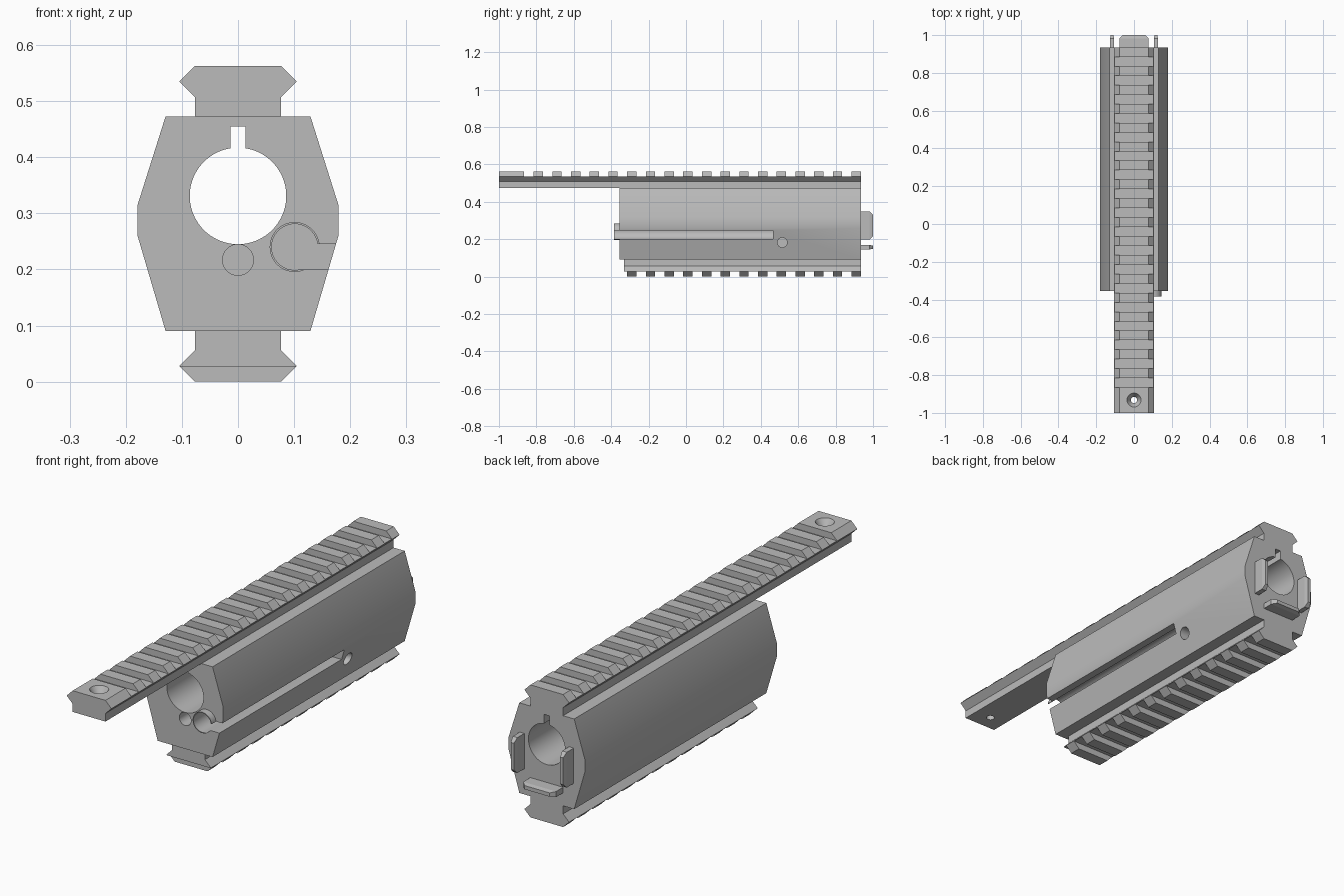
import bpy, bmesh, math
from mathutils import Matrix, Vector

if "Cube" in bpy.data.objects:
    bpy.data.objects.remove(bpy.data.objects["Cube"], do_unlink=True)

GREY = (0.5, 0.5, 0.5, 1)
mat = bpy.data.materials.new("matte grey")
mat.use_nodes = True
mat.diffuse_color = GREY
mat.node_tree.nodes["Principled BSDF"].inputs["Base Color"].default_value = GREY

REAR = 0.935


def make(name, bm):
    bmesh.ops.recalc_face_normals(bm, faces=bm.faces)
    mesh = bpy.data.meshes.new(name)
    bm.to_mesh(mesh)
    bm.free()
    mesh.materials.append(mat)
    ob = bpy.data.objects.new(name, mesh)
    bpy.context.collection.objects.link(ob)
    return ob


def loft(bm, rings):
    """Skin a list of equal-length point rings and cap both ends."""
    loops = [[bm.verts.new(p) for p in ring] for ring in rings]
    for a, b in zip(loops, loops[1:]):
        for i in range(len(a)):
            j = (i + 1) % len(a)
            bm.faces.new((a[i], a[j], b[j], b[i]))
    bm.faces.new(loops[0])
    bm.faces.new(loops[-1])


def prism(name, profile, y0, y1):
    """Extrude an (x, z) profile along y."""
    bm = bmesh.new()
    loft(bm, [[(x, y, z) for x, z in profile] for y in (y0, y1)])
    return make(name, bm)


def rect(x0, x1, z0, z1):
    return [(x0, z0), (x1, z0), (x1, z1), (x0, z1)]


def circle(cx, cz, r, n=64):
    return [(cx + r * math.cos(math.tau * i / n), cz + r * math.sin(math.tau * i / n)) for i in range(n)]


def mirrored(half):
    return half + [(-x, z) for x, z in reversed(half)]


def cut(ob, cutter):
    """Subtract the cutter, then discard it."""
    cutter.hide_render = True
    mod = ob.modifiers.new("cut", "BOOLEAN")
    mod.operation, mod.solver, mod.object = "DIFFERENCE", "EXACT", cutter
    bpy.context.view_layer.objects.active = ob
    bpy.ops.object.modifier_apply(modifier=mod.name)
    bpy.data.objects.remove(cutter, do_unlink=True)


def smooth(ob):
    bpy.ops.object.select_all(action="DESELECT")
    ob.select_set(True)
    bpy.context.view_layer.objects.active = ob
    bpy.ops.object.shade_smooth_by_angle(angle=math.radians(30))


def rail(name, base, sign, y0, slots):
    """Toothed accessory rail rising (or hanging) from height base."""
    half = [(0.077, 0), (0.077, 0.034), (0.105, 0.062), (0.077, 0.09)]
    ob = prism(name, mirrored([(x, base + sign * h) for x, h in half]), y0, REAR)
    bm = bmesh.new()
    for k in range(slots):
        y = 0.86 - 0.1 * k
        m = Matrix.Translation((0, y, base + sign * 0.113)) @ Matrix.Diagonal((0.4, 0.05, 0.1, 1))
        bmesh.ops.create_cube(bm, size=1, matrix=m)
    cut(ob, make("slot_cutter", bm))
    return ob


# Main body with bore, keyway, blind rod hole and side channel
body = prism("body", mirrored([(0.129, 0.09), (0.179, 0.26), (0.179, 0.315), (0.129, 0.473)]), -0.355, REAR)
cut(body, prism("bore_cutter", circle(0, 0.331, 0.086, 96), -0.6, 1.2))
cut(body, prism("keyway_cutter", rect(-0.013, 0.013, 0.36, 0.455), -0.6, 1.2))
cut(body, prism("rod_cutter", circle(0, 0.217, 0.0275), -0.6, 0.85))
cut(body, prism("channel_cutter", circle(0.101, 0.24, 0.041), -0.6, 0.465))
cut(body, prism("side_slot_cutter", rect(0.1, 0.3, 0.2, 0.245), -0.6, 0.465))
bm = bmesh.new()
bmesh.ops.create_cone(bm, cap_ends=True, segments=48, radius1=0.026, radius2=0.026, depth=0.2,
                      matrix=Matrix.Translation((0.17, 0.515, 0.182)) @ Matrix.Rotation(math.pi / 2, 4, "Y"))
cut(body, make("pin_cutter", bm))
smooth(body)

# Open collar around the mouth of the side channel
collar = prism("channel_collar", circle(0.101, 0.24, 0.0445), -0.385, -0.34)
cut(collar, prism("collar_bore", circle(0.101, 0.24, 0.041), -0.6, 0))
cut(collar, prism("collar_gap", rect(0.1, 0.3, 0.2, 0.245), -0.6, 0))
smooth(collar)

# Rails
top_rail = rail("top_rail", 0.473, 1, -1, 18)
bottom_rail = rail("bottom_rail", 0.09, -1, -0.332, 13)

# Countersunk screw hole in the front end of the top rail
bm = bmesh.new()
levels = [(0.4, 0.017), (0.53, 0.017), (0.563, 0.037), (0.6, 0.037)]
loft(bm, [[(x, y, z) for x, y in circle(0, -0.932, r, 48)] for z, r in levels])
cut(top_rail, make("screw_cutter", bm))
smooth(top_rail)


def tab(name, x, z, hx, hz):
    """Locating tab on the rear face, chamfered at its tip."""
    bm = bmesh.new()
    rings = []
    for y, long_in, thin_in in ((0.92, 0, 0), (0.982, 0, 0), (1, 0.018, 0.004)):
        ix, iz = (long_in, thin_in) if hx > hz else (thin_in, long_in)
        rings.append([(px, y, pz) for px, pz in rect(x - hx + ix, x + hx - ix, z - hz + iz, z + hz - iz)])
    loft(bm, rings)
    make(name, bm)


# Rear tabs
tab("left_tab", 0.116, 0.274, 0.011, 0.075)
tab("right_tab", -0.116, 0.274, 0.011, 0.075)
tab("bottom_tab", 0, 0.157, 0.077, 0.012)
